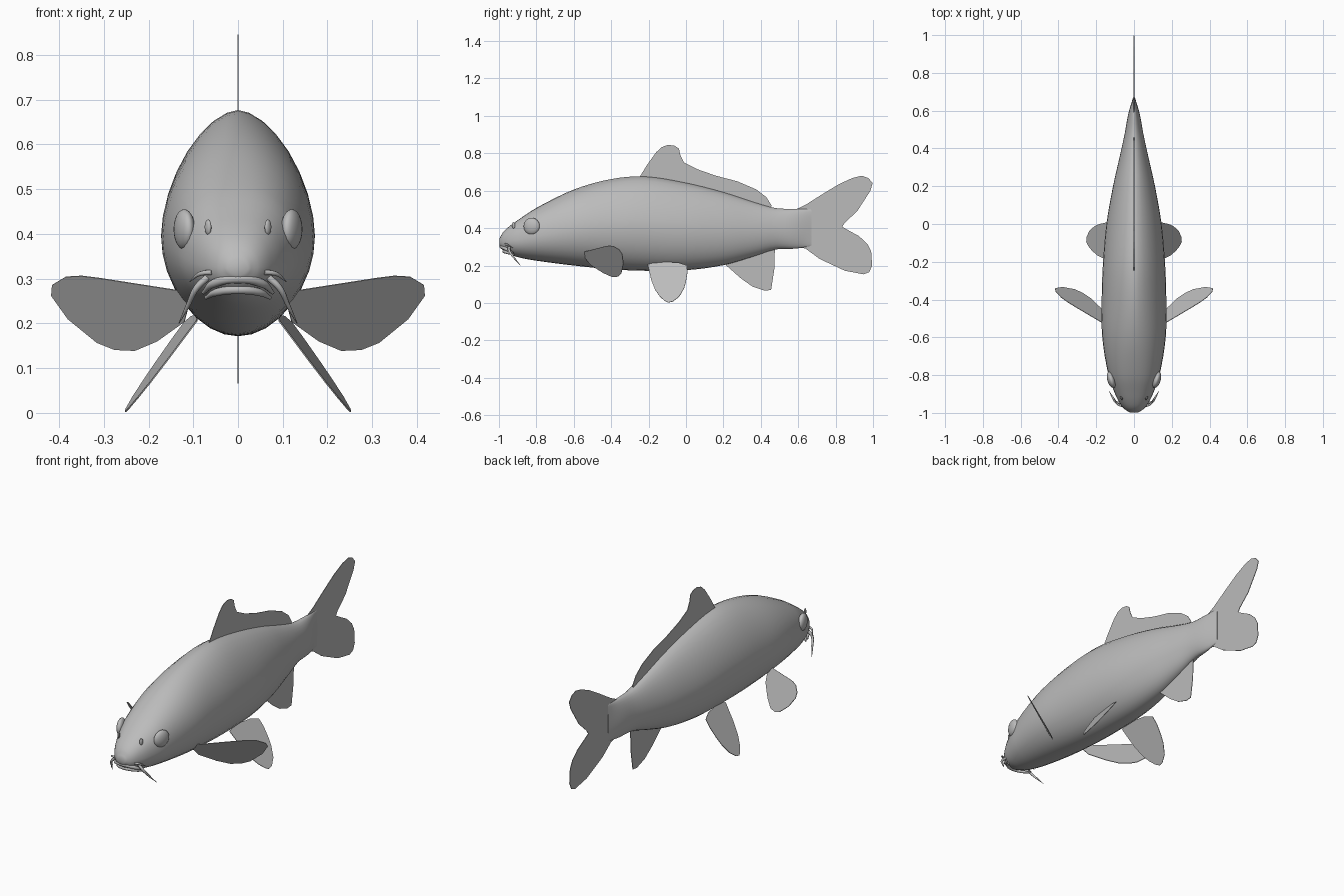
import bpy, bmesh, math
from mathutils import Vector

grey = bpy.data.materials.new("fish grey")
grey.diffuse_color = (0.5, 0.5, 0.5, 1)


def finish(ob, smooth=True):
    ob.data.materials.clear()
    ob.data.materials.append(grey)
    if smooth:
        bpy.ops.object.select_all(action='DESELECT')
        ob.select_set(True)
        bpy.context.view_layer.objects.active = ob
        bpy.ops.object.shade_smooth_by_angle(angle=math.radians(50))
    return ob


def mesh_object(name, bm, smooth=True):
    bmesh.ops.recalc_face_normals(bm, faces=bm.faces)
    me = bpy.data.meshes.new(name)
    bm.to_mesh(me)
    bm.free()
    ob = bpy.data.objects.new(name, me)
    bpy.context.collection.objects.link(ob)
    return finish(ob, smooth)


def spline(rows, steps):
    """Catmull-Rom interpolation through the rows."""
    pts = [Vector(r) for r in rows]
    out = []
    for i in range(len(pts) - 1):
        p1, p2 = pts[i], pts[i + 1]
        d = p2[0] - p1[0]
        m1 = (p2 - p1) if i == 0 else (p2 - pts[i - 1]) * (d / (p2[0] - pts[i - 1][0]))
        m2 = (p2 - p1) if i + 2 == len(pts) else (pts[i + 2] - p1) * (d / (pts[i + 2][0] - p1[0]))
        for k in range(steps):
            t = k / steps
            out.append(p1 * (2*t**3 - 3*t*t + 1) + m1 * (t**3 - 2*t*t + t)
                       + p2 * (3*t*t - 2*t**3) + m2 * (t**3 - t*t))
    return out + [pts[-1]]


# Body: lofted rings (y, bottom, top, half width, roundness of the upper half)
stations = [
    (-0.998, 0.308, 0.342, 0.022, 2.2), (-0.98, 0.283, 0.375, 0.050, 2.2),
    (-0.95, 0.264, 0.405, 0.074, 2.3), (-0.90, 0.245, 0.442, 0.100, 2.3),
    (-0.80, 0.226, 0.508, 0.135, 2.2), (-0.60, 0.200, 0.606, 0.168, 1.9),
    (-0.40, 0.180, 0.662, 0.171, 1.75), (-0.22, 0.172, 0.676, 0.165, 1.7),
    (0.00, 0.175, 0.642, 0.146, 1.7), (0.20, 0.202, 0.592, 0.111, 1.75),
    (0.36, 0.248, 0.540, 0.075, 1.8), (0.48, 0.286, 0.507, 0.049, 1.9),
    (0.58, 0.290, 0.503, 0.031, 2.0), (0.67, 0.303, 0.502, 0.005, 2.0)]
SEG = 32
bm = bmesh.new()
rings = []
for y, lo, hi, w, n in spline(stations, 4):
    mid = lo + 0.46 * (hi - lo)
    ring = []
    for i in range(SEG):
        a = 2 * math.pi * i / SEG
        c, s = math.cos(a), math.sin(a)
        e = 2 / n if s > 0 else 1.0
        x = w * math.copysign(abs(c) ** e, c)
        z = mid + (hi - mid) * s ** e if s > 0 else mid + (mid - lo) * s
        ring.append(bm.verts.new((x, y, z)))
    rings.append(ring)
for r0, r1 in zip(rings, rings[1:]):
    for i in range(SEG):
        j = (i + 1) % SEG
        bm.faces.new((r0[i], r0[j], r1[j], r1[i]))
bm.faces.new(rings[0])
bm.faces.new(rings[-1])
mesh_object("body", bm)


# Fins: thin sheets from outlines, placed by a mapping to 3D
def fin(name, outline, place):
    bm = bmesh.new()
    bm.faces.new([bm.verts.new(place(a, b)) for a, b in outline])
    ob = mesh_object(name, bm, smooth=False)
    mod = ob.modifiers.new("thickness", 'SOLIDIFY')
    mod.thickness, mod.offset = 0.003, 0


def centre(y, z):
    return (0, y, z)


fin("dorsal_fin", [(-0.25, 0.67), (-0.21, 0.735), (-0.16, 0.805), (-0.13, 0.833), (-0.095, 0.845),
                   (-0.06, 0.84), (-0.038, 0.825), (-0.03, 0.79), (-0.012, 0.752), (0.06, 0.715),
                   (0.16, 0.68), (0.275, 0.65), (0.375, 0.607), (0.43, 0.565), (0.458, 0.52),
                   (0.45, 0.508), (0.3, 0.54), (0.0, 0.61), (-0.2, 0.64)], centre)
fin("tail_fin", [(0.56, 0.49), (0.60, 0.506), (0.64, 0.525), (0.73, 0.582), (0.82, 0.636),
                 (0.89, 0.668), (0.94, 0.68), (0.975, 0.668), (0.998, 0.64), (0.985, 0.598),
                 (0.915, 0.49), (0.85, 0.43), (0.835, 0.408), (0.865, 0.39), (0.925, 0.357),
                 (0.97, 0.315), (0.99, 0.275), (0.995, 0.20), (0.98, 0.165), (0.95, 0.153),
                 (0.85, 0.172), (0.715, 0.235), (0.64, 0.29), (0.56, 0.31)], centre)
fin("anal_fin", [(0.21, 0.205), (0.295, 0.13), (0.355, 0.088), (0.42, 0.066), (0.455, 0.069),
                 (0.463, 0.12), (0.472, 0.18), (0.475, 0.285), (0.44, 0.31), (0.25, 0.25)], centre)

pelvic = [(-0.205, 0.205), (-0.185, 0.12), (-0.165, 0.07), (-0.14, 0.035), (-0.115, 0.012),
          (-0.095, 0.002), (-0.07, 0.008), (-0.035, 0.035), (-0.01, 0.08), (0.0, 0.115),
          (0.008, 0.165), (0.005, 0.2), (-0.04, 0.215), (-0.15, 0.22)]
pectoral = [(0.13, 0.273), (0.22, 0.287), (0.31, 0.301), (0.35, 0.306), (0.385, 0.304),
            (0.415, 0.286), (0.417, 0.262), (0.38, 0.21), (0.315, 0.157), (0.275, 0.141),
            (0.23, 0.139), (0.18, 0.16), (0.12, 0.203), (0.11, 0.24)]


def tube(name, points, radii):
    cu = bpy.data.curves.new(name, 'CURVE')
    cu.dimensions = '3D'
    cu.bevel_depth, cu.bevel_resolution, cu.resolution_u = 1.0, 2, 6
    cu.use_fill_caps = True
    sp = cu.splines.new('BEZIER')
    sp.bezier_points.add(len(points) - 1)
    for p, co, r in zip(sp.bezier_points, points, radii):
        p.co, p.radius = co, r
        p.handle_left_type = p.handle_right_type = 'AUTO'
    ob = bpy.data.objects.new(name, cu)
    bpy.context.collection.objects.link(ob)
    bpy.ops.object.select_all(action='DESELECT')
    ob.select_set(True)
    bpy.context.view_layer.objects.active = ob
    bpy.ops.object.convert(target='MESH')
    finish(bpy.context.object)


def ball(name, loc, scale, yaw):
    bpy.ops.mesh.primitive_uv_sphere_add(segments=24, ring_count=12, location=loc,
                                         rotation=(0, 0, yaw))
    ob = bpy.context.object
    ob.name, ob.scale = name, scale
    finish(ob)


# Paired parts on both sides
for side, s in (("right", 1), ("left", -1)):
    fin(side + "_pelvic_fin", pelvic,
        lambda y, z: (s * (0.105 + 0.72 * (0.205 - z) + 0.12 * (y + 0.1)), y, z))
    fin(side + "_pectoral_fin", pectoral,
        lambda x, z: (s * x, -0.54 + 0.69 * (x - 0.14) - 0.62 * (z - 0.275), z))
    ball(side + "_eye", (s * 0.120, -0.825, 0.410), (0.021, 0.045, 0.045), s * -0.3)
    ball(side + "_nostril", (s * 0.067, -0.922, 0.415), (0.006, 0.010, 0.017), s * -0.6)
    tube(side + "_long_barbel", [(s * 0.068, -0.945, 0.303), (s * 0.092, -0.945, 0.280),
                                 (s * 0.112, -0.918, 0.240), (s * 0.132, -0.885, 0.200)],
         (0.008, 0.007, 0.005, 0.001))
    tube(side + "_short_barbel", [(s * 0.058, -0.965, 0.314), (s * 0.084, -0.955, 0.311),
                                  (s * 0.108, -0.925, 0.293)], (0.006, 0.005, 0.001))

# Lips: bent tubes around the mouth
tube("upper_lip", [(-0.078, -0.925, 0.268), (-0.052, -0.965, 0.290), (0, -0.986, 0.300),
                   (0.052, -0.965, 0.290), (0.078, -0.925, 0.268)],
     (0.004, 0.010, 0.011, 0.010, 0.004))
tube("lower_lip", [(-0.072, -0.918, 0.257), (-0.046, -0.955, 0.270), (0, -0.972, 0.275),
                   (0.046, -0.955, 0.270), (0.072, -0.918, 0.257)],
     (0.004, 0.009, 0.010, 0.009, 0.004))
